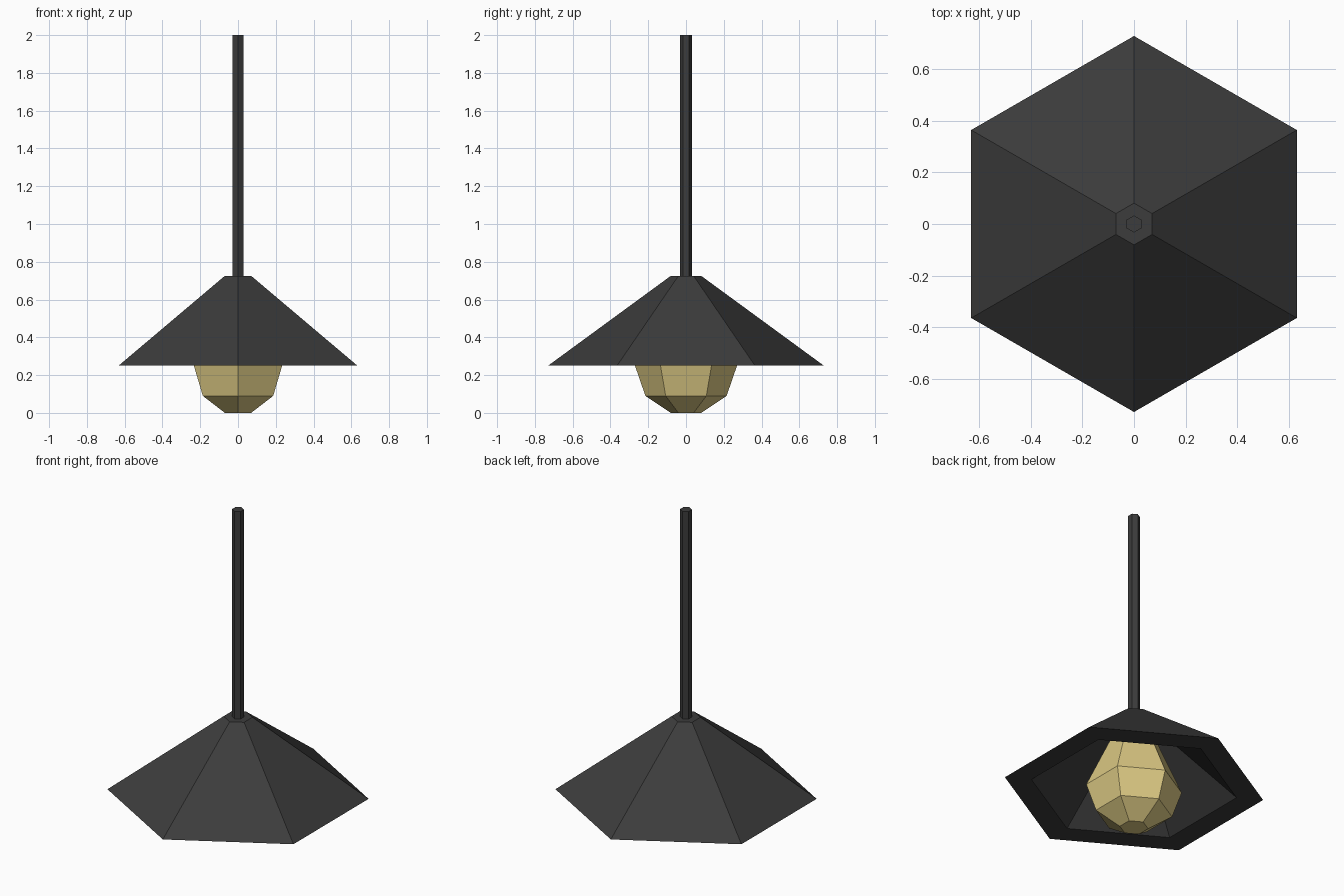
import bpy
import bmesh
from math import cos, sin, tau

cube = bpy.data.objects.get("Cube")
if cube:
    bpy.data.objects.remove(cube)

SIDES = 6


def make_material(name, rgb):
    mat = bpy.data.materials.new(name)
    mat.use_nodes = True
    color = (*rgb, 1.0)
    mat.diffuse_color = color
    bsdf = mat.node_tree.nodes["Principled BSDF"]
    bsdf.inputs["Base Color"].default_value = color
    bsdf.inputs["Roughness"].default_value = 0.7
    return mat


def hex_lathe(name, profile, mat):
    """Closed six-sided solid from (radius, height) rings, corners on the y axis."""
    bm = bmesh.new()
    rings = []
    for radius, z in profile:
        angles = [tau * (i / SIDES + 0.25) for i in range(SIDES)]
        rings.append([bm.verts.new((radius * cos(a), radius * sin(a), z)) for a in angles])
    for low, high in zip(rings, rings[1:]):
        for i in range(SIDES):
            j = (i + 1) % SIDES
            bm.faces.new((low[i], low[j], high[j], high[i]))
    bm.faces.new(rings[0])
    bm.faces.new(rings[-1])
    bmesh.ops.recalc_face_normals(bm, faces=bm.faces)
    mesh = bpy.data.meshes.new(name)
    bm.to_mesh(mesh)
    bm.free()
    mesh.materials.append(mat)
    obj = bpy.data.objects.new(name, mesh)
    bpy.context.collection.objects.link(obj)
    return obj


dark_metal = make_material("dark grey metal", (0.045, 0.045, 0.045))
warm_glass = make_material("warm yellow glass", (0.72, 0.59, 0.23))

# Hanging rod
hex_lathe("rod", [(0.033, 0.71), (0.033, 2.0)], dark_metal)

# Hollow shade: inner ceiling, inner slope, flat rim, outer slope, top
hex_lathe("shade", [(0.064, 0.70), (0.58, 0.25), (0.73, 0.25), (0.081, 0.725)], dark_metal)

# Faceted bulb hanging inside the shade
hex_lathe("bulb", [(0.08, 0.0), (0.215, 0.09), (0.27, 0.25), (0.075, 0.68)], warm_glass)
